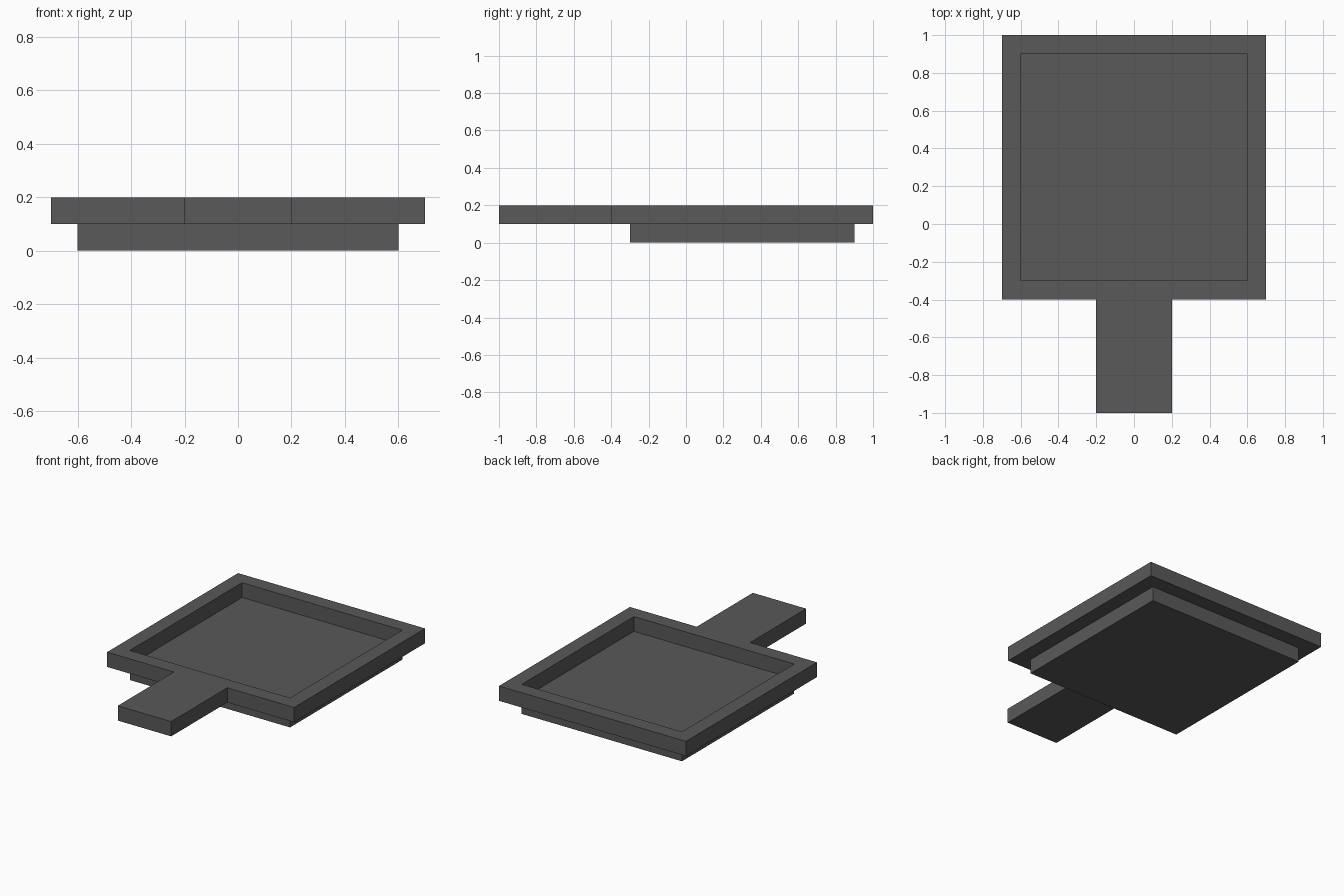
import bpy, bmesh

if "Cube" in bpy.data.objects:
    bpy.data.objects.remove(bpy.data.objects["Cube"])

CENTRE_Y = 0.3      # centre of the square tray
HANDLE_HALF = 0.2   # half width of the handle
HANDLE_LENGTH = 0.6

grey = bpy.data.materials.new("dark_grey")
grey.diffuse_color = (0.1, 0.1, 0.1, 1)
grey.use_nodes = True
grey.node_tree.nodes["Principled BSDF"].inputs["Base Color"].default_value = grey.diffuse_color

bm = bmesh.new()


def square_loop(r, z):
    """Square ring of vertices, front edge split where the handle joins."""
    h = HANDLE_HALF
    points = [(-r, -r), (-h, -r), (h, -r), (r, -r), (r, r), (-r, r)]
    return [bm.verts.new((x, y + CENTRE_Y, z)) for x, y in points]


# Tray section: base side, step under the rim, rim side, rim top, recess wall
section = [(0.6, 0), (0.6, 0.1), (0.7, 0.1), (0.7, 0.2), (0.6, 0.2), (0.6, 0.1)]
loops = [square_loop(r, z) for r, z in section]
walls = []
for low, high in zip(loops, loops[1:]):
    n = len(low)
    walls.append([bm.faces.new((low[i], low[(i + 1) % n], high[(i + 1) % n], high[i]))
                  for i in range(n)])

# Underside and recessed floor
bm.faces.new(loops[0][::-1])
bm.faces.new(loops[-1])

# Handle pulled out of the middle of the front rim
end = bmesh.ops.extrude_discrete_faces(bm, faces=[walls[2][1]])["faces"][0]
bmesh.ops.translate(bm, verts=end.verts, vec=(0, -HANDLE_LENGTH, 0))

bmesh.ops.recalc_face_normals(bm, faces=bm.faces)
mesh = bpy.data.meshes.new("square_pan")
bm.to_mesh(mesh)
bm.free()
mesh.materials.append(grey)
pan = bpy.data.objects.new("square_pan", mesh)
bpy.context.collection.objects.link(pan)
